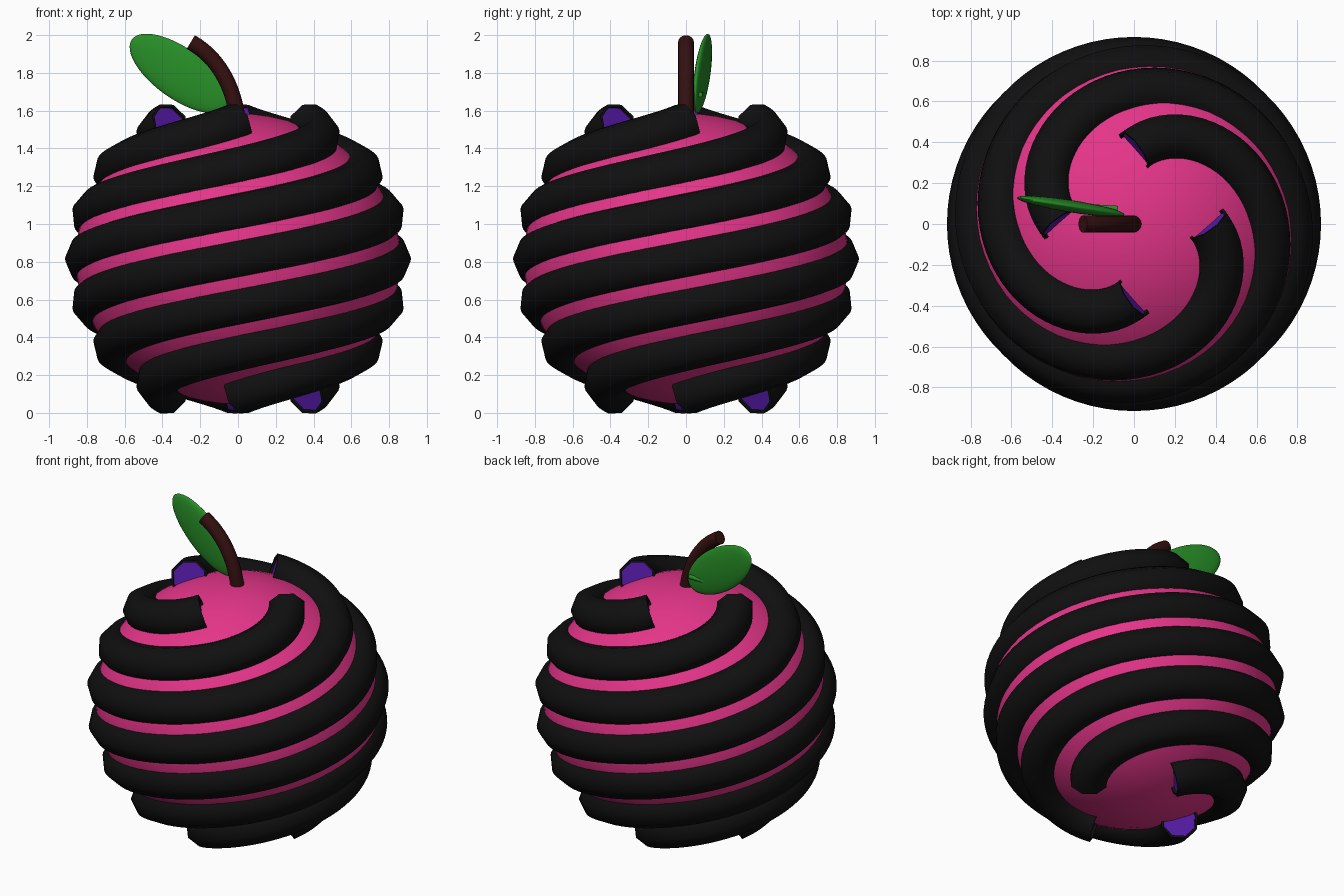
import bpy, bmesh, math
from mathutils import Vector, Matrix
from mathutils.geometry import interpolate_bezier

cube = bpy.data.objects.get("Cube")
if cube:
    bpy.data.objects.remove(cube)

MID = Vector((0, 0, 0.815))


def material(name, rgb):
    m = bpy.data.materials.new(name)
    m.use_nodes = True
    m.diffuse_color = (*rgb, 1)
    m.node_tree.nodes["Principled BSDF"].inputs["Base Color"].default_value = (*rgb, 1)
    return m


pink = material("pink", (0.78, 0.035, 0.25))
black = material("black", (0.005, 0.005, 0.005))
purple = material("purple", (0.09, 0.01, 0.38))
green = material("leaf green", (0.02, 0.27, 0.02))
brown = material("dark brown", (0.035, 0.005, 0.005))


def finish(name, bm, mats, angle=60):
    bmesh.ops.recalc_face_normals(bm, faces=bm.faces[:])
    mesh = bpy.data.meshes.new(name)
    bm.to_mesh(mesh)
    bm.free()
    for m in mats:
        mesh.materials.append(m)
    ob = bpy.data.objects.new(name, mesh)
    bpy.context.collection.objects.link(ob)
    bpy.ops.object.select_all(action="DESELECT")
    ob.select_set(True)
    bpy.context.view_layer.objects.active = ob
    bpy.ops.object.shade_smooth_by_angle(angle=math.radians(angle))
    return ob


def sweep(path, radius, sides, outward):
    """Tube along a path; outward(p) gives the direction of its first corner."""
    bm = bmesh.new()
    rings = []
    for i, p in enumerate(path):
        t = (path[min(i + 1, len(path) - 1)] - path[max(i - 1, 0)]).normalized()
        n = outward(p)
        n = (n - t * n.dot(t)).normalized()
        b = t.cross(n)
        turns = [math.tau * k / sides for k in range(sides)]
        rings.append([bm.verts.new(p + radius * (n * math.cos(a) + b * math.sin(a)))
                      for a in turns])
    for r, s in zip(rings, rings[1:]):
        for k in range(sides):
            j = (k + 1) % sides
            bm.faces.new((r[k], r[j], s[j], s[k]))
    caps = [bm.faces.new(rings[0]), bm.faces.new(rings[-1])]
    return bm, caps


def ellipsoid(name, scale, matrix, mat, segments, rings):
    bm = bmesh.new()
    bmesh.ops.create_uvsphere(bm, u_segments=segments, v_segments=rings, radius=1)
    bm.transform(matrix @ Matrix.Diagonal((*scale, 1)))
    return finish(name, bm, [mat])


# Round, slightly flattened fruit body
ellipsoid("fruit_body", (0.86, 0.86, 0.77), Matrix.Translation(MID), pink, 64, 32)

# Four spiral bands wound one and a half turns from top to bottom
STEPS, REACH, ORBIT = 120, 0.715, 0.8
for band in range(4):
    path = []
    for i in range(STEPS + 1):
        t = i / STEPS
        z = REACH * (1 - 2 * t)
        r = math.sqrt(ORBIT ** 2 - z ** 2)
        a = band * math.pi / 2 - t * 3 * math.pi
        path.append(MID + Vector((r * math.cos(a), r * math.sin(a), z)))
    bm, caps = sweep(path, 0.116, 8, lambda p: p - MID)
    bmesh.ops.recalc_face_normals(bm, faces=bm.faces[:])
    # purple recessed ends
    bmesh.ops.inset_individual(bm, faces=caps, thickness=0.014, depth=0)
    bmesh.ops.inset_individual(bm, faces=caps, thickness=0.002, depth=-0.015)
    for f in caps:
        f.material_index = 1
    finish(f"spiral_band_{band + 1}", bm, [black, purple])

# Curved stem
stem = interpolate_bezier(Vector((0, 0, 1.54)), Vector((-0.02, 0, 1.72)),
                          Vector((-0.1, 0, 1.88)), Vector((-0.25, 0, 1.963)), 16)
bm, _ = sweep(stem, 0.042, 16, lambda p: Vector((0, 1, 0)))
finish("stem", bm, [brown])

# Leaf leaning behind the stem, with its small stalk
lean = (Matrix.Translation((-0.31, 0.087, 1.797))
        @ Matrix.Rotation(math.radians(-9), 4, "Z")
        @ Matrix.Rotation(math.radians(35), 4, "Y"))
ellipsoid("leaf", (0.312, 0.03, 0.135), lean, green, 32, 24)
stalk = [Vector((-0.25, 0.085, 1.69)), Vector((-0.08, 0.075, 1.685))]
bm, _ = sweep(stalk, 0.014, 8, lambda p: Vector((0, 0, 1)))
finish("leaf_stalk", bm, [green], 50)
